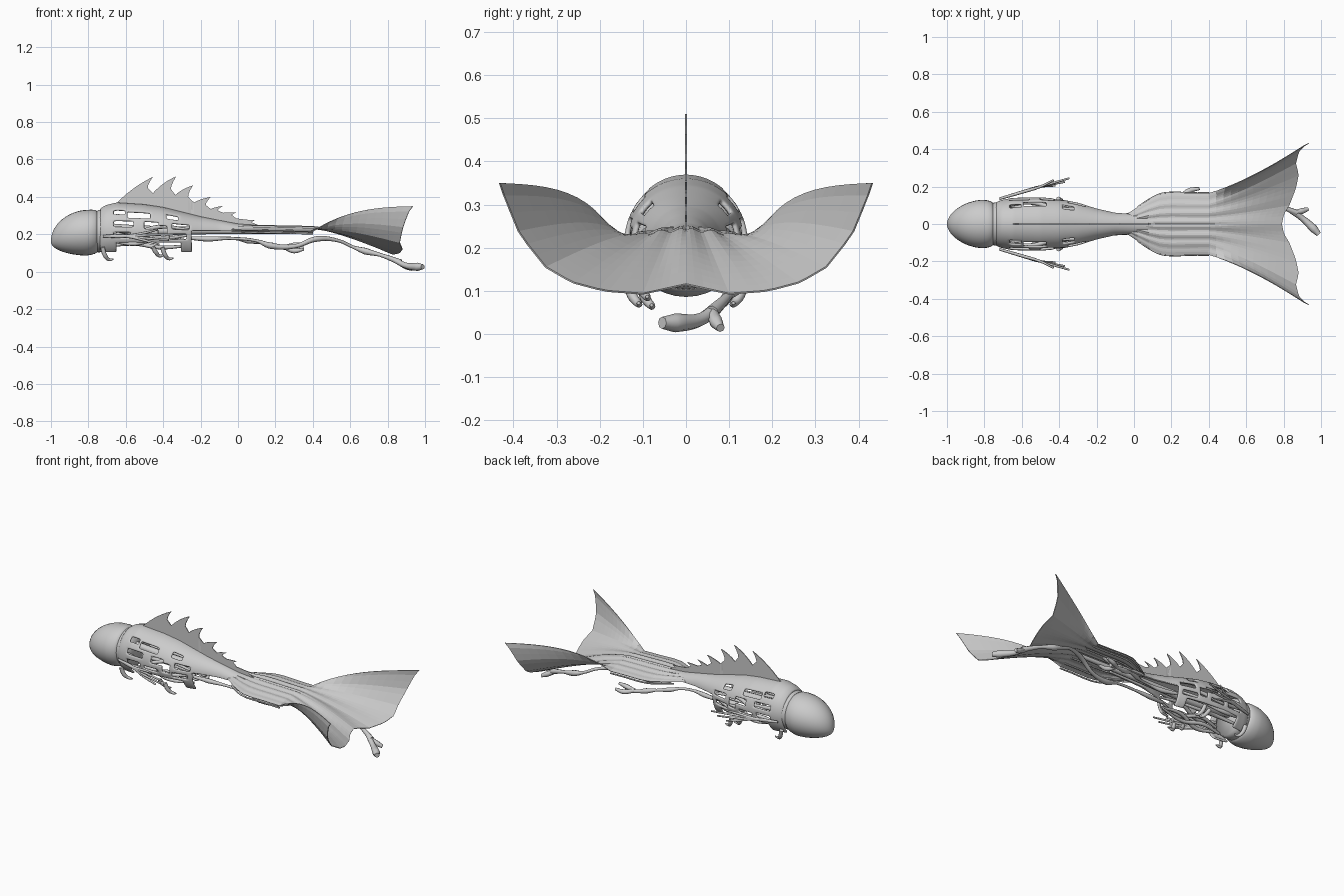
import bpy, bmesh, math
from mathutils import Vector

cube = bpy.data.objects.get("Cube")
if cube:
    bpy.data.objects.remove(cube)

grey = bpy.data.materials.new("plain grey")
grey.use_nodes = True
grey.diffuse_color = (0.6, 0.6, 0.6, 1)
grey.node_tree.nodes["Principled BSDF"].inputs["Base Color"].default_value = (0.6, 0.6, 0.6, 1)


def finish(name, bm, smooth=True):
    mesh = bpy.data.meshes.new(name)
    bmesh.ops.recalc_face_normals(bm, faces=bm.faces)
    for f in bm.faces:
        f.smooth = smooth
    bm.to_mesh(mesh)
    bm.free()
    obj = bpy.data.objects.new(name, mesh)
    bpy.context.collection.objects.link(obj)
    mesh.materials.append(grey)
    return obj


def mirror(obj, merge=True):
    m = obj.modifiers.new("mirror", 'MIRROR')
    m.use_axis = (False, True, False)
    m.use_mirror_merge = merge


def solidify(obj, thickness, offset=0):
    s = obj.modifiers.new("thickness", 'SOLIDIFY')
    s.thickness, s.offset = thickness, offset


def lerp_table(table, x):
    """Linear lookup in rows of (x, value, value...)."""
    if x <= table[0][0]:
        return table[0][1:]
    for a, b in zip(table, table[1:]):
        if x <= b[0]:
            t = (x - a[0]) / (b[0] - a[0])
            return [p + (q - p) * t for p, q in zip(a[1:], b[1:])]
    return table[-1][1:]


def grid(rows, skip=lambda i, j: False):
    bm = bmesh.new()
    vs = [[bm.verts.new(p) for p in row] for row in rows]
    for i in range(len(vs) - 1):
        for j in range(len(vs[0]) - 1):
            if not skip(i, j):
                bm.faces.new((vs[i][j], vs[i + 1][j], vs[i + 1][j + 1], vs[i][j + 1]))
    bmesh.ops.delete(bm, geom=[v for v in bm.verts if not v.link_faces], context='VERTS')
    return bm


def egg(name, sections, n=32):
    """Closed loft of ellipses (x, centre z, half width, half height)."""
    rows = [[(x, ry * math.sin(k * math.tau / n), zc + rz * math.cos(k * math.tau / n))
             for k in range(n + 1)] for x, zc, ry, rz in sections]
    bm = grid(rows)
    bmesh.ops.remove_doubles(bm, verts=bm.verts, dist=0.0005)
    bmesh.ops.holes_fill(bm, edges=[e for e in bm.edges if e.is_boundary])
    return finish(name, bm)


def limb(name, points, both=False):
    """Tapered organic rod through (x, y, z, radius)."""
    curve = bpy.data.curves.new(name, 'CURVE')
    curve.dimensions = '3D'
    curve.bevel_depth, curve.bevel_resolution = 1, 2
    curve.resolution_u, curve.use_fill_caps = 5, True
    sp = curve.splines.new('BEZIER')
    sp.bezier_points.add(len(points) - 1)
    for bp, (x, y, z, r) in zip(sp.bezier_points, points):
        bp.co, bp.radius = (x, y, z), r
        bp.handle_left_type = bp.handle_right_type = 'AUTO'
    curve.materials.append(grey)
    obj = bpy.data.objects.new(name, curve)
    bpy.context.collection.objects.link(obj)
    if both:
        mirror(obj, False)
    return obj


# Head dome with a blunt low nose, and collar
head = []
for k in range(15):
    a = math.pi / 2 * k / 14
    s = math.sin(a)
    head.append((-0.81 - 0.19 * math.cos(a) ** 1.15, 0.162 + 0.046 * s, 0.129 * s ** 1.1, 0.122 * s ** 0.95))
head += [(-0.785, 0.211, 0.127, 0.121), (-0.765, 0.213, 0.121, 0.117), (-0.75, 0.214, 0.11, 0.108)]
egg("head", head)
egg("collar", [(-0.765, 0.215, 0.105, 0.1), (-0.75, 0.215, 0.114, 0.112),
               (-0.725, 0.22, 0.118, 0.115), (-0.69, 0.22, 0.11, 0.11)])

# Body shell: x, half width, top height
PROFILE = [(-0.74, 0.115, 0.335), (-0.71, 0.128, 0.355), (-0.65, 0.14, 0.37), (-0.5, 0.143, 0.36),
           (-0.4, 0.134, 0.345), (-0.3, 0.114, 0.32), (-0.2, 0.083, 0.295), (-0.1, 0.06, 0.275),
           (0, 0.054, 0.256), (0.15, 0.05, 0.244)]
# Openings in the shell: x range, angle range in degrees from the top
HOLES = [(-0.66, -0.61, 38, 52), (-0.585, -0.475, 45, 59), (-0.66, -0.56, 67, 82),
         (-0.5, -0.43, 69, 84), (-0.375, -0.325, 40, 58), (-0.355, -0.265, 69, 84),
         (-0.54, -0.45, 94, 106), (-0.42, -0.38, 74, 102), (-0.36, -0.28, 94, 108),
         (-0.66, -0.57, 92, 106), (-0.645, -0.3, 114, 170)]
STEP, N, LOW = 0.015, 36, 144


def shell_x(i):
    return -0.74 + STEP * i


def shell_open(i, j):
    x, a = shell_x(i) + STEP / 2, (j + 0.5) * LOW / N
    return (x > -0.24 and a > 86) or any(p < x < q and r < a < s for p, q, r, s in HOLES)


rows = []
for i in range(60):
    x = shell_x(i)
    w, top = lerp_table(PROFILE, x)
    row = []
    for j in range(N + 1):
        a = math.radians(j * LOW / N)
        c = math.cos(a)
        row.append((x, w * math.sin(a), 0.215 + c * ((top - 0.215) if c > 0 else 0.14)))
    rows.append(row)
shell = finish("body_shell", grid(rows, shell_open))
mirror(shell)
solidify(shell, 0.013, -1)
sub = shell.modifiers.new("rounding", 'SUBSURF')
sub.levels = sub.render_levels = 1

# Dorsal crest: thin hooked spikes (tip x, tip z, following notch x, notch z) above a low keel
SPIKES = [(-0.455, 0.507, -0.455, 0.42), (-0.33, 0.51, -0.335, 0.41), (-0.24, 0.462, -0.235, 0.37),
          (-0.145, 0.40, -0.145, 0.335), (-0.08, 0.352, -0.08, 0.315), (-0.01, 0.318, -0.01, 0.285),
          (0.09, 0.275, 0.12, 0.245)]


def bend(a, b, c):
    """Points along a curve from a to c that leans toward b."""
    return [a * (1 - k / 6) ** 2 + b * (k / 3) * (1 - k / 6) + c * (k / 6) ** 2 for k in range(7)]


bm = bmesh.new()
start = Vector((-0.66, 0, 0.355))
for tx, tz, nx, nz in SPIKES:
    tip, notch = Vector((tx, 0, tz)), Vector((nx, 0, nz))
    front = bend(start, start.lerp(tip, 0.5) + Vector((-0.01, 0, 0.15 * (tz - start.z))), tip)
    back = bend(notch, Vector((tx - 0.055, 0, nz + 0.15 * (tz - nz))), tip)
    keel = [Vector((p.x, 0, lerp_table(PROFILE, p.x)[1] - 0.02)) for p in bend(start, (start + notch) / 2, notch)]
    for upper, lower in ((front, back), (bend(start, (start + notch) / 2, notch), keel)):
        strip = [[bm.verts.new(p) for p in line] for line in (upper, lower)]
        for k in range(6):
            bm.faces.new((strip[0][k], strip[0][k + 1], strip[1][k + 1], strip[1][k]))
    # web joining the spike to the keel
    web = bend(start, (start + notch) / 2, notch)
    bm.faces.new([bm.verts.new(p) for p in (start, front[3], back[3], notch)])
    start = notch
bmesh.ops.remove_doubles(bm, verts=bm.verts, dist=0.0005)
solidify(finish("dorsal_crest", bm, False), 0.005)

# Tail sheet and flared tail fin, as one cloth-like surface
SHEET = [(-0.04, 0.05), (0.02, 0.09), (0.08, 0.13), (0.14, 0.16), (0.2, 0.168), (0.3, 0.165), (0.4, 0.165)]
EDGE = [(0, 0.79, 0, 0.115), (0.12, 0.80, 0.05, 0.104), (0.25, 0.83, 0.10, 0.093),
        (0.42, 0.865, 0.19, 0.1), (0.56, 0.88, 0.265, 0.12), (0.7, 0.865, 0.325, 0.155),
        (0.84, 0.88, 0.385, 0.23), (0.94, 0.91, 0.42, 0.315), (1, 0.935, 0.432, 0.35)]
S = 20


def sheet_point(x, w, s):
    fold = 0.004 * math.sin(s * 22) * (1 - s * s)
    return Vector((x, w * s, 0.247 - 0.024 * s * s - 0.02 * max(0, x) + fold))


rows = [[sheet_point(x, w, j / S) for j in range(S + 1)] for x, w in SHEET]
for k in range(1, 13):
    t = k / 12
    row = []
    for j in range(S + 1):
        s = j / S
        bow = 4 * t * (1 - t) * (1.3 - 0.6 * t)
        p = sheet_point(0.4, 0.165, s).lerp(Vector(lerp_table(EDGE, s)), t)
        row.append(p + Vector((0, -0.022 * s, 0.018 - 0.03 * s * (1 - s) + 0.026 * s ** 4)) * bow)
    rows.append(row)
tail = finish("tail_fin", grid(rows), False)
mirror(tail)
solidify(tail, 0.004)
for s in (0.4, 0.75, 1):
    limb("tail_rib", [(x, w * s, 0.238 - 0.026 * s * s - 0.02 * x, 0.005)
                      for x, w in SHEET[1:]], True)

# Swept side arms with long fingers
for y, z, reach in ((0.245, 0.20, -0.345), (0.225, 0.17, -0.37), (0.205, 0.145, -0.42), (0.235, 0.225, -0.43)):
    limb("side_arm", [(-0.72, 0.135, 0.19, 0.007), (-0.6, 0.17, 0.19, 0.009),
                      (-0.5, 0.2, (0.19 + z) / 2, 0.007), (reach, y, z, 0.005)], True)

# Inner cords visible through the openings
for y, z, sway in ((0.1, 0.225, 0.015), (0.1, 0.195, -0.015), (0.105, 0.165, 0.015), (0.07, 0.14, -0.01)):
    limb("inner_cord", [(-0.68, y, z, 0.008), (-0.55, y + sway, z - sway, 0.012),
                        (-0.42, y - sway, z + sway, 0.011), (-0.26, y * 0.8, z, 0.007)], True)
limb("spine", [(-0.72, 0, 0.24, 0.02), (-0.45, 0, 0.22, 0.025), (-0.2, 0, 0.22, 0.02), (0.4, 0, 0.215, 0.012)])

# Short hanging claws under the body
for x, y, z in ((-0.69, 0.08, 0.065), (-0.37, 0.11, 0.07), (-0.42, 0.09, 0.085)):
    limb("belly_claw", [(x - 0.035, y + 0.025, 0.13, 0.012), (x - 0.02, y + 0.015, z + 0.02, 0.012),
                        (x, y, z, 0.009), (x + 0.025, y, z + 0.002, 0.004)], True)

# Trailing legs with knobbly joints: a short one with a clawed foot and a long one
limb("short_leg", [(-0.26, 0.07, 0.18, 0.009), (-0.16, 0.05, 0.175, 0.014), (-0.08, 0.045, 0.18, 0.008),
                   (0, 0.06, 0.175, 0.008), (0.05, 0.085, 0.165, 0.014), (0.12, 0.115, 0.155, 0.008),
                   (0.18, 0.13, 0.14, 0.016), (0.23, 0.145, 0.13, 0.01), (0.3, 0.155, 0.122, 0.014)])
for dy, dz in ((0.03, 0), (-0.03, -0.01), (0, 0.02)):
    limb("short_leg_toe", [(0.25, 0.148, 0.13, 0.012), (0.3, 0.15 + dy, 0.122 + dz, 0.014),
                           (0.35, 0.15 + dy * 1.3, 0.13 + dz, 0.008)])
limb("long_leg", [(-0.26, -0.06, 0.18, 0.009), (-0.16, -0.05, 0.175, 0.014), (-0.05, -0.05, 0.178, 0.008),
                  (0.1, -0.04, 0.165, 0.008), (0.17, -0.03, 0.14, 0.017), (0.3, 0, 0.135, 0.011),
                  (0.42, 0.04, 0.175, 0.015), (0.54, 0.09, 0.165, 0.009), (0.62, 0.115, 0.13, 0.009),
                  (0.68, 0.115, 0.11, 0.018), (0.76, 0.1, 0.09, 0.01), (0.87, 0.06, 0.05, 0.016)])
limb("long_leg_foot", [(0.84, 0.07, 0.06, 0.014), (0.9, 0.03, 0.032, 0.016),
                       (0.96, -0.025, 0.026, 0.022), (0.988, -0.055, 0.026, 0.014)])
limb("long_leg_toe", [(0.86, 0.06, 0.05, 0.014), (0.9, 0.07, 0.028, 0.016), (0.93, 0.08, 0.014, 0.01)])
